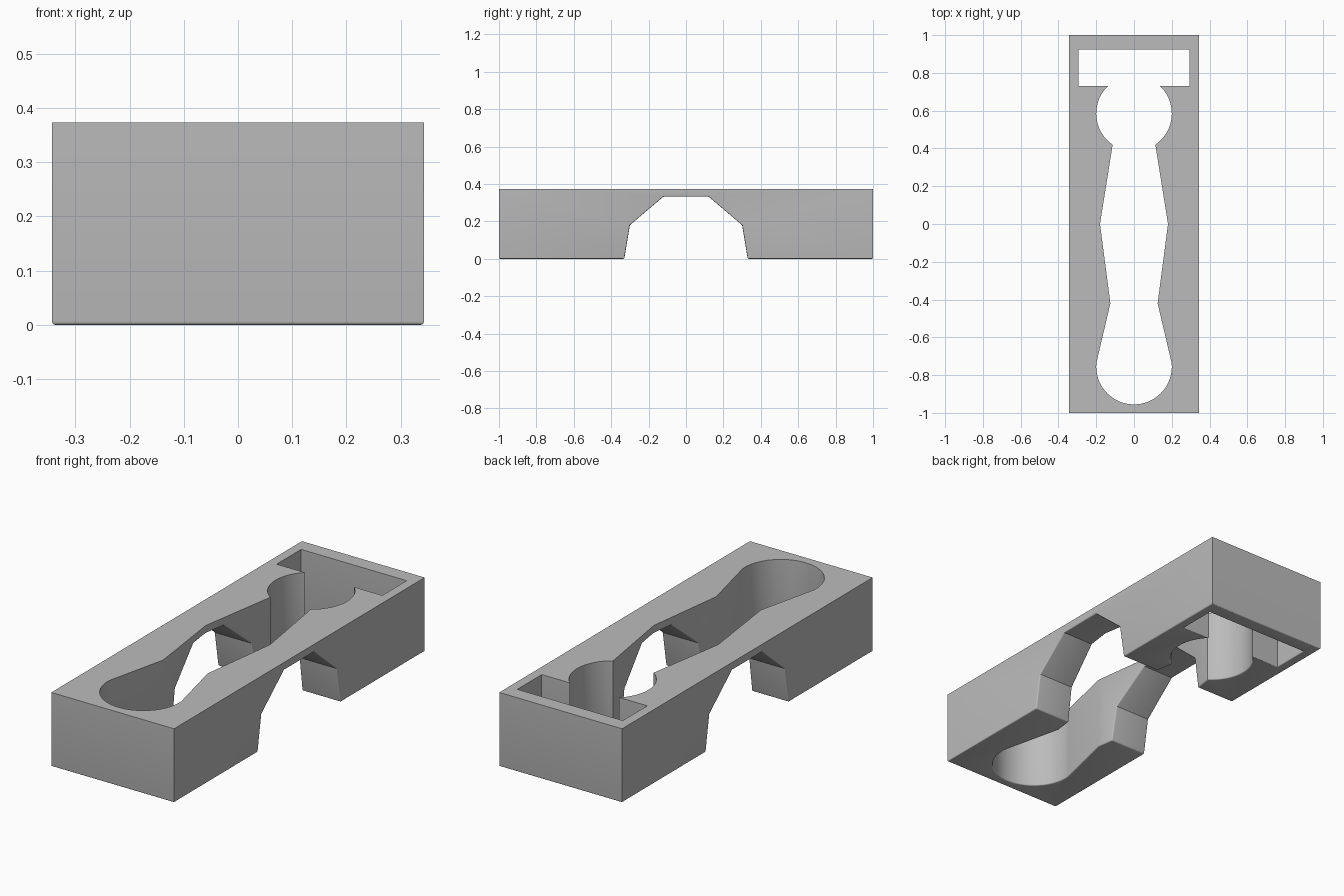
import bpy, bmesh, math

HALF_W, HALF_L, HEIGHT = 0.343, 1.0, 0.373
R = 0.2            # radius of both round pockets
ROUND = 0.012      # rounding of the underside edges

cube = bpy.data.objects.get("Cube")
if cube:
    bpy.data.objects.remove(cube, do_unlink=True)


def prism(name, profile, to_3d, lo, hi):
    """Extrude a closed 2D profile between two depths."""
    bm = bmesh.new()
    rings = [[bm.verts.new(to_3d(a, b, d)) for a, b in profile] for d in (lo, hi)]
    bm.faces.new(rings[0])
    bm.faces.new(rings[1])
    n = len(profile)
    for i in range(n):
        j = (i + 1) % n
        bm.faces.new((rings[0][i], rings[0][j], rings[1][j], rings[1][i]))
    bmesh.ops.recalc_face_normals(bm, faces=bm.faces[:])
    mesh = bpy.data.meshes.new(name)
    bm.to_mesh(mesh)
    bm.free()
    ob = bpy.data.objects.new(name, mesh)
    bpy.context.collection.objects.link(ob)
    return ob


def arc(cy, start, end, steps):
    return [(R * math.cos(t), cy + R * math.sin(t))
            for t in (start + (end - start) * i / steps for i in range(steps + 1))]


def upright(a, b, d):
    return (a, b, d)


def sideways(a, b, d):
    return (d, a, b)


# Solid block
block = prism("tool_holder_block",
              [(-HALF_W, -HALF_L), (HALF_W, -HALF_L), (HALF_W, HALF_L), (-HALF_W, HALF_L)],
              upright, 0, HEIGHT)

# Right half of the through-opening: front round, waisted handle, back round, slot
half = arc(-0.755, -math.pi / 2, math.asin(0.1), 24)
half += [(0.125, -0.42), (0.18, 0.0)]
half += arc(0.585, -math.asin(0.825), math.asin(0.725), 24)
half += [(0.295, 0.73), (0.295, 0.925)]
half[0] = (0.0, -0.955)
opening = half + [(-x, y) for x, y in reversed(half[1:])]
opening_cutter = prism("opening_cutter", opening, upright, -0.2, 0.6)

# Finger arch passing through from side to side
side = [(0.335, -0.03), (0.30, 0.18), (0.12, 0.333)]
arch = side + [(-y, z) for y, z in reversed(side)]
arch_cutter = prism("arch_cutter", arch, sideways, -0.6, 0.6)

bpy.context.view_layer.objects.active = block
for cutter in (opening_cutter, arch_cutter):
    mod = block.modifiers.new("cut", 'BOOLEAN')
    mod.operation = 'DIFFERENCE'
    mod.solver = 'EXACT'
    mod.object = cutter
    bpy.ops.object.modifier_apply(modifier=mod.name)
    bpy.data.objects.remove(cutter, do_unlink=True)

# Round the edges where the underside and the arch meet upright walls
bm = bmesh.new()
bm.from_mesh(block.data)
bmesh.ops.remove_doubles(bm, verts=bm.verts[:], dist=0.0001)
bmesh.ops.dissolve_limit(bm, angle_limit=0.01, verts=bm.verts[:], edges=bm.edges[:])
bm.normal_update()


def is_rim(edge):
    if len(edge.link_faces) != 2:
        return False
    low, high = sorted(f.normal.z for f in edge.link_faces)
    return (low < -0.1 and abs(high) < 0.05) or (low < -0.95 and -0.3 < high < -0.1)


bmesh.ops.bevel(bm, geom=[e for e in bm.edges if is_rim(e)], offset=ROUND,
                offset_type='OFFSET', segments=4, profile=0.5, affect='EDGES',
                clamp_overlap=True)
bm.to_mesh(block.data)
bm.free()

# Plain grey finish
grey = bpy.data.materials.new("plain_grey")
grey.use_nodes = True
colour = (0.5, 0.5, 0.5, 1.0)
grey.diffuse_color = colour
grey.node_tree.nodes["Principled BSDF"].inputs["Base Color"].default_value = colour
block.data.materials.clear()
block.data.materials.append(grey)

bpy.ops.object.select_all(action='DESELECT')
block.select_set(True)
bpy.ops.object.shade_smooth_by_angle(angle=math.radians(30))
